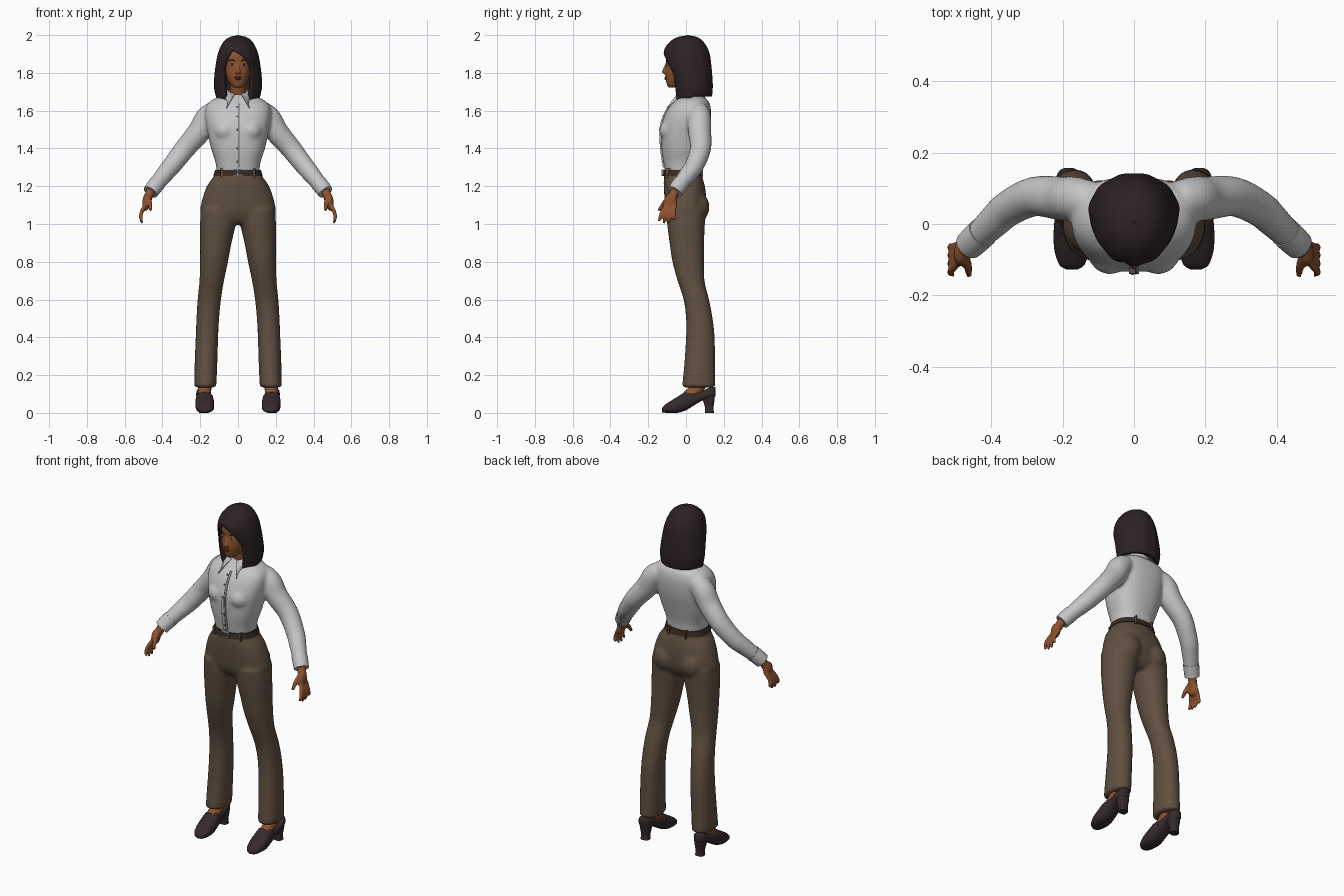
import bpy, bmesh, math
from mathutils import Vector


def material(name, r, g, b):
    m = bpy.data.materials.new(name)
    m.diffuse_color = (r, g, b, 1)
    return m


SHIRT = material("shirt grey", .56, .56, .57)
TROUSER = material("trouser brown", .118, .079, .052)
SKIN = material("skin", .27, .085, .028)
HAIR = material("hair dark", .026, .016, .017)
SHOE = material("shoe dark", .036, .023, .025)
BELT = material("belt brown", .04, .024, .016)
METAL = material("buckle metal", .35, .35, .35)
WHITE = material("eye white", .6, .58, .55)
LIP = material("lip", .17, .04, .025)
SEAM = material("seam grey", .14, .14, .145)


def refine(rows, k=4):
    """Catmull-Rom resampling of rows of numbers."""
    out = []
    for i in range(len(rows) - 1):
        a, b, c, d = (rows[min(max(i + j, 0), len(rows) - 1)] for j in (-1, 0, 1, 2))
        for s in range(k):
            t = s / k
            out.append([.5 * (2 * q + (r - p) * t + (2 * p - 5 * q + 4 * r - u) * t * t
                              + (3 * q - p - 3 * r + u) * t ** 3)
                        for p, q, r, u in zip(a, b, c, d)])
    return out + [list(rows[-1])]


def oval(n=32, p=2.3):
    """Unit superellipse points."""
    for i in range(n):
        t = 2 * math.pi * i / n
        c, s = math.cos(t), math.sin(t)
        yield math.copysign(abs(c) ** (2 / p), c), math.copysign(abs(s) ** (2 / p), s)


def stack(rows, p=2.3, k=4):
    """Rows (z, x_min, x_max, y_front, y_back) to horizontal rings."""
    return [[Vector(((a + b) / 2 + u * (b - a) / 2, (f + g) / 2 + v * (g - f) / 2, z))
             for u, v in oval(p=p)] for z, a, b, f, g in refine(rows, k)]


def tube(rows, k=4, n=20):
    """Rows (x, y, z, radius) to rings along a path."""
    pts = refine(rows, k)
    rings = []
    for i, q in enumerate(pts):
        d = Vector(pts[min(i + 1, len(pts) - 1)][:3]) - Vector(pts[max(i - 1, 0)][:3])
        u = d.cross(Vector((0.1, 1, 0))).normalized()
        v = d.cross(u).normalized()
        rings.append([Vector(q[:3]) + (u * a + v * b) * q[3] for a, b in oval(n, 2)])
    return rings


def blob(c, rx, ry, rz, m=10):
    """Ellipsoid rings."""
    return [[Vector((c[0] + rx * u * math.sin(t), c[1] + ry * v * math.sin(t), c[2] - rz * math.cos(t)))
             for u, v in oval(20, 2)] for t in (math.pi * (i + .15) / (m + .3) for i in range(m + 1))]


def box(x0, x1, y0, y1, z0, z1):
    return [[Vector((x, y, z)) for x, y in ((x0, y0), (x1, y0), (x1, y1), (x0, y1))] for z in (z0, z1)]


def flip(part, s):
    return [[Vector((s * v.x, v.y, v.z)) for v in ring] for ring in part]


def both(*parts):
    return [flip(p, s) for p in parts for s in (1, -1)]


def make(name, parts, mat, voxel=0, closed=True, thick=0):
    """Loft every part into one object, optionally fused by a voxel remesh."""
    bm = bmesh.new()
    for rings in parts:
        vs = [[bm.verts.new(v) for v in r] for r in rings]
        n = len(vs[0])
        for a, b in zip(vs, vs[1:]):
            for i in range(n if closed else n - 1):
                j = (i + 1) % n
                bm.faces.new((a[i], a[j], b[j], b[i]))
        if closed:
            bm.faces.new(vs[0])
            bm.faces.new(vs[-1])
    if not closed:
        bmesh.ops.remove_doubles(bm, verts=bm.verts, dist=.0008)
    bmesh.ops.recalc_face_normals(bm, faces=bm.faces)
    me = bpy.data.meshes.new(name)
    bm.to_mesh(me)
    bm.free()
    me.materials.append(mat)
    ob = bpy.data.objects.new(name, me)
    bpy.context.collection.objects.link(ob)
    bpy.ops.object.select_all(action='DESELECT')
    ob.select_set(True)
    bpy.context.view_layer.objects.active = ob
    bpy.ops.object.shade_smooth_by_angle(angle=math.radians(50))
    if voxel:
        m = ob.modifiers.new("fuse", 'REMESH')
        m.mode, m.voxel_size, m.use_smooth_shade = 'VOXEL', voxel, True
        m = ob.modifiers.new("soften", 'SMOOTH')
        m.factor, m.iterations = .5, 4
    if thick:
        m = ob.modifiers.new("thickness", 'SOLIDIFY')
        m.thickness, m.offset = thick, -1
    return ob


# trousers: pelvis, seat and two flared legs
pelvis = stack([(1.0, -.15, .15, -.07, .07), (1.05, -.198, .198, -.1, .1), (1.12, -.192, .192, -.112, .108),
                (1.2, -.165, .165, -.118, .1), (1.25, -.13, .13, -.117, .085), (1.285, -.116, .116, -.111, .077)])
leg = stack([(.135, .115, .232, -.022, .155), (.25, .11, .23, -.01, .154), (.4, .105, .224, 0, .152),
             (.5, .1, .22, 0, .141), (.6, .09, .214, -.013, .122), (.7, .074, .204, -.045, .098),
             (.8, .053, .201, -.072, .096), (.9, .034, .201, -.087, .096), (1.0, .012, .201, -.1, .1),
             (1.08, .008, .196, -.105, .105)], 2.2)
make("trousers", [pelvis] + both(leg, blob((.088, .055, 1.09), .075, .07, .08)), TROUSER, .011)

# shirt: torso, bust and sleeves
torso_rows = [(1.275, -.113, .113, -.111, .078), (1.33, -.12, .12, -.12, .083), (1.4, -.143, .143, -.13, .1),
              (1.5, -.165, .165, -.134, .124), (1.57, -.175, .175, -.116, .132), (1.62, -.17, .17, -.09, .13),
              (1.655, -.14, .14, -.058, .115), (1.685, -.07, .07, -.03, .075)]
sleeve = tube([(.12, .065, 1.6, .055), (.165, .07, 1.56, .063), (.204, .072, 1.49, .062), (.28, .077, 1.4, .056),
               (.35, .045, 1.31, .051), (.39, .01, 1.262, .047), (.452, -.05, 1.185, .038)])
make("shirt", [stack(torso_rows, 2.4)] + both(sleeve, blob((.068, -.078, 1.495), .062, .064, .06)), SHIRT, .01)
make("cuffs", both(tube([(.425, -.024, 1.219, .044), (.445, -.043, 1.194, .043), (.463, -.06, 1.169, .041)])), SHIRT)

# button placket, its seam and buttons follow the torso front
front = [(r[0], r[3]) for r in refine(torso_rows) if 1.29 < r[0] < 1.645]


def strip(x0, x1, lift):
    return [[Vector((x, y + d, z)) for x, d in ((x0, -lift), (x1, -lift), (x1, .01), (x0, .01))] for z, y in front]


make("placket", [strip(-.014, .014, .005)], SHIRT)
make("placket_seam", [strip(.003, .007, .007)], SEAM)
make("buttons", [blob((-.004, y - .006, z), .005, .003, .005) for z, y in front[2::4]], SEAM)

# folded collar with two front points
collar = [[], []]
for i in range(41):
    t = .3 + (2 * math.pi - .6) * i / 40
    s, c = math.sin(t), math.cos(t)
    w = max(0, (c - .7) / .255)
    collar[0].append(Vector((.056 * s, .015 - .062 * c, 1.712 - .02 * max(0, c))))
    low = Vector((.09 * s, .015 - .088 * c, 1.67 - .01 * max(0, c)))
    collar[1].append(low.lerp(Vector((math.copysign(.062, s), -.102, 1.615)), w))
make("collar", [collar], SHIRT, closed=False, thick=.006)

# belt, buckle and belt loops
make("belt", [stack([(1.255, -.13, .13, -.123, .09), (1.287, -.121, .121, -.119, .084)], 2.3, 1)], BELT)
make("buckle", [box(-.024, .024, -.129, -.115, z, z + .006) for z in (1.254, 1.282)]
     + [box(x, x + .006, -.129, -.115, 1.254, 1.288) for x in (-.024, -.004, .018)], METAL)
make("belt_loops", both(box(.082, .092, -.108, -.07, 1.245, 1.294), box(.05, .06, .07, .091, 1.245, 1.294)), TROUSER)

# head with nose and neck
head = stack([(1.722, -.02, .02, -.092, -.05), (1.735, -.037, .037, -.1, -.01), (1.765, -.055, .055, -.108, .04),
              (1.8, -.067, .067, -.11, .07), (1.85, -.074, .074, -.107, .09), (1.9, -.074, .074, -.103, .1),
              (1.95, -.055, .055, -.08, .085), (1.975, -.02, .02, -.03, .04)], 2.2)
make("head", [head, tube([(0, .035, 1.62, .05), (0, .022, 1.69, .044), (0, .005, 1.78, .045)]),
              blob((0, -.112, 1.805), .015, .017, .011),
              tube([(0, -.1, 1.85, .007), (0, -.108, 1.83, .009), (0, -.116, 1.808, .011)])], SKIN, .005)
make("eye_whites", both(blob((.032, -.0975, 1.845), .014, .007, .006)), WHITE)
make("irises", both(blob((.032, -.102, 1.845), .0055, .004, .0055)), HAIR)
make("eyebrows", both(tube([(.016, -.105, 1.863, .002), (.034, -.1, 1.869, .003), (.052, -.085, 1.863, .0015)])), HAIR)
make("lips", [blob((0, -.105, 1.776), .021, .009, .005), blob((0, -.104, 1.768), .017, .009, .006)], LIP)

# bob hair: open at the face, rows of (z, half width, front, back, left edge, right edge)
hair = []
for z, rx, f, b, xl, xr in refine([
        (2.0, .001, .01, .012, 0, 0), (1.987, .05, -.05, .065, -.01, -.01), (1.96, .08, -.09, .097, -.025, -.025),
        (1.925, .098, -.113, .118, -.03, -.03), (1.895, .108, -.117, .128, -.05, .015),
        (1.86, .115, -.112, .133, -.067, .05), (1.8, .123, -.092, .139, -.081, .074),
        (1.73, .127, -.073, .143, -.075, .07), (1.676, .117, -.062, .139, -.066, .06)]):
    if z > 1.924:
        xl = xr
    lo, hi = (math.asin(max(-.95, min(.95, x / rx))) for x in (xr, xl))
    ring = []
    for i in range(65):
        t = lo + (hi + 2 * math.pi - lo) * i / 64
        g = 1 + .01 * math.cos(11 * t) * min(1, rx / .1)
        drop = .032 * max(0, math.cos(t)) ** .7 * max(0, min(1, (1.78 - z) / .1))
        ring.append(Vector((rx * g * math.sin(t), (f + b) / 2 - (b - f) / 2 * g * math.cos(t), z - drop)))
    hair.append(ring)
make("hair", [hair], HAIR, closed=False, thick=.024)

# hands: palm, four fingers and thumb
hand = [tube([(.452, -.05, 1.19, .026), (.47, -.066, 1.155, .024), (.482, -.075, 1.125, .023)]),
        blob((.486, -.083, 1.115), .02, .036, .045),
        tube([(.475, -.09, 1.14, .014), (.466, -.12, 1.105, .012), (.463, -.145, 1.07, .008)])]
for i in range(4):
    y, tip = -.108 + .017 * i, (1.015, 1.002, 1.004, 1.025)[i]
    hand.append(tube([(.492, y, 1.1, .0105), (.511, y - .02 + .004 * i, 1.06, .0105),
                      (.514, y - .03 + .008 * i, 1.03, .0095), (.506, y - .035 + .01 * i, tip, .006)]))
make("hands", both(*hand), SKIN, .0055)

# feet and heeled shoes: rows of (y, half width, bottom, top)
make("feet", both(tube([(.176, .085, .19, .036), (.177, .06, .13, .036), (.178, .01, .085, .034)])), SKIN)
shoe = [[Vector((.177 + .006 * min(1, abs(y) * 8) * (1 if y > 0 else -.5) + w * u, y, (a + b) / 2 + (b - a) / 2 * v))
         for u, v in oval(p=2.6)] for y, w, a, b in refine([
             (-.128, .015, .004, .022), (-.115, .035, .001, .04), (-.08, .047, 0, .064), (-.04, .05, .001, .088),
             (0, .047, .014, .112), (.04, .043, .038, .108), (.08, .04, .062, .112), (.12, .038, .075, .132),
             (.148, .028, .08, .138), (.157, .012, .09, .13)])]
heel = stack([(0, .155, .207, .1, .148), (.03, .157, .205, .1, .146), (.07, .15, .212, .088, .151),
              (.1, .147, .215, .075, .153)], 2.8)
make("shoes", both(shoe, heel), SHOE)
